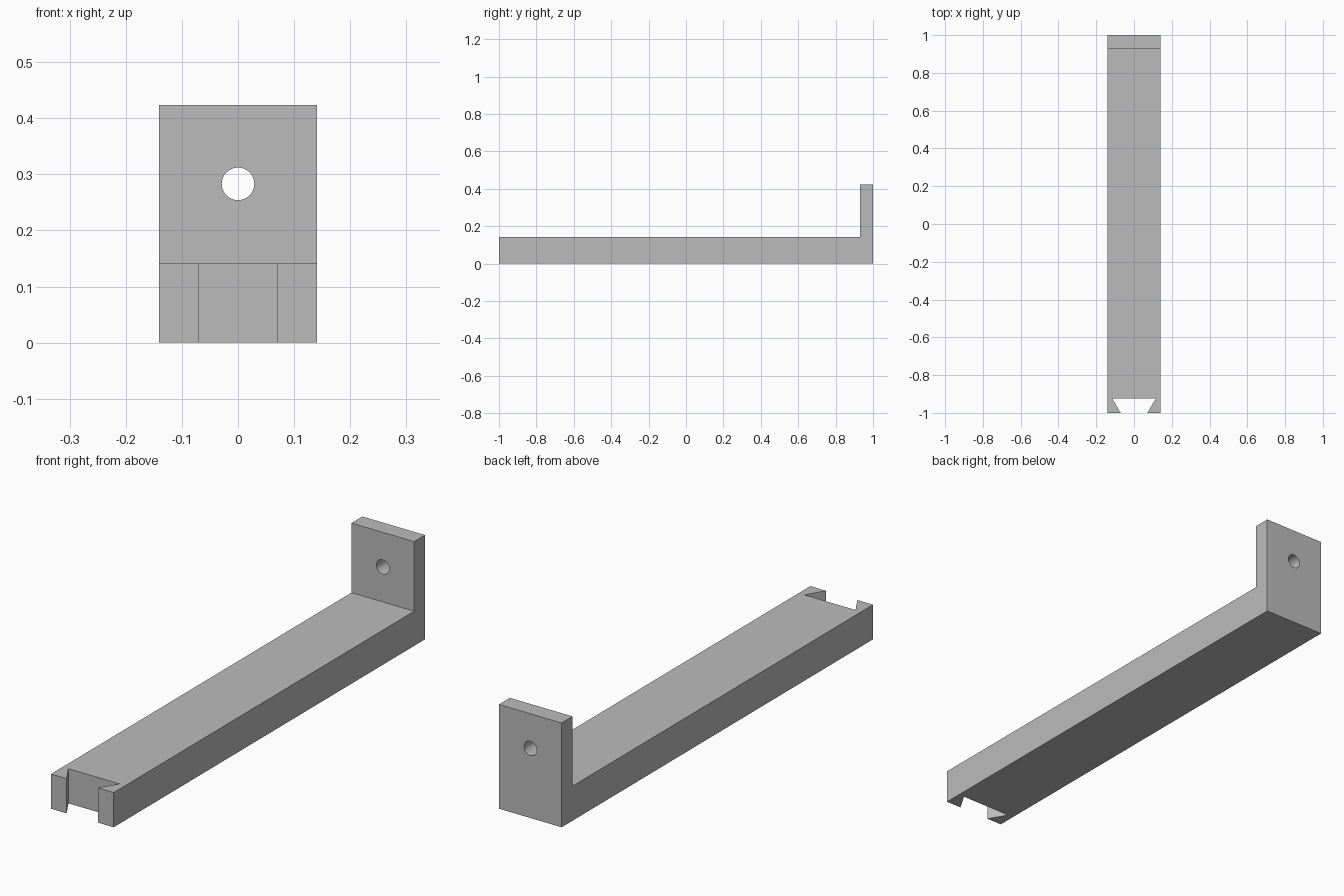
import bpy
import bmesh
from mathutils import Matrix

if "Cube" in bpy.data.objects:
    bpy.data.objects.remove(bpy.data.objects["Cube"], do_unlink=True)

HALF_W, BAR_H, PLATE_H, PLATE_T = 0.141, 0.141, 0.424, 0.07

grey = bpy.data.materials.new("plain grey")
grey.use_nodes = True
grey.diffuse_color = (0.5, 0.5, 0.5, 1)
grey.node_tree.nodes["Principled BSDF"].inputs["Base Color"].default_value = (0.5, 0.5, 0.5, 1)


def add_object(name, bm):
    bmesh.ops.recalc_face_normals(bm, faces=bm.faces)
    mesh = bpy.data.meshes.new(name)
    bm.to_mesh(mesh)
    bm.free()
    mesh.materials.append(grey)
    obj = bpy.data.objects.new(name, mesh)
    bpy.context.collection.objects.link(obj)
    return obj


def prism(name, outline, offset):
    """Extrude a closed outline of 3D points along an offset."""
    bm = bmesh.new()
    face = bm.faces.new([bm.verts.new(p) for p in outline])
    result = bmesh.ops.extrude_face_region(bm, geom=[face], use_keep_orig=True)
    verts = [v for v in result["geom"] if isinstance(v, bmesh.types.BMVert)]
    bmesh.ops.translate(bm, verts=verts, vec=offset)
    return add_object(name, bm)


def cut(target, cutter):
    """Subtract the cutter, then remove it."""
    cutter.hide_render = True
    mod = target.modifiers.new("cut", 'BOOLEAN')
    mod.operation, mod.solver, mod.object = 'DIFFERENCE', 'EXACT', cutter
    bpy.context.view_layer.objects.active = target
    bpy.ops.object.modifier_apply(modifier=mod.name)
    bpy.data.objects.remove(cutter, do_unlink=True)


# L-shaped bracket: long bar with an upright plate at the back
side = [(-1, 0), (1, 0), (1, PLATE_H), (1 - PLATE_T, PLATE_H),
        (1 - PLATE_T, BAR_H), (-1, BAR_H)]
bracket = prism("bracket", [(-HALF_W, y, z) for y, z in side], (2 * HALF_W, 0, 0))

# Dovetail slot through the front end, its flanks continued past the end face
mouth, root, depth, extra = 0.0705, 0.115, 0.075, 0.02
lip = mouth - (root - mouth) * extra / depth
slot = [(-lip, -1 - extra), (lip, -1 - extra), (root, -1 + depth), (-root, -1 + depth)]
cut(bracket, prism("slot_cutter", [(x, y, -0.1) for x, y in slot], (0, 0, 0.4)))

# Round hole through the upright plate
bm = bmesh.new()
bmesh.ops.create_cone(bm, cap_ends=True, segments=48, radius1=0.029, radius2=0.029, depth=0.3,
                      matrix=Matrix.Translation((0, 1, 0.283)) @ Matrix.Rotation(1.5708, 4, 'X'))
cut(bracket, add_object("hole_cutter", bm))

# Smooth hole wall, crisp edges elsewhere
bpy.ops.object.select_all(action='DESELECT')
bracket.select_set(True)
bpy.context.view_layer.objects.active = bracket
bpy.ops.object.shade_smooth_by_angle(angle=0.5)
